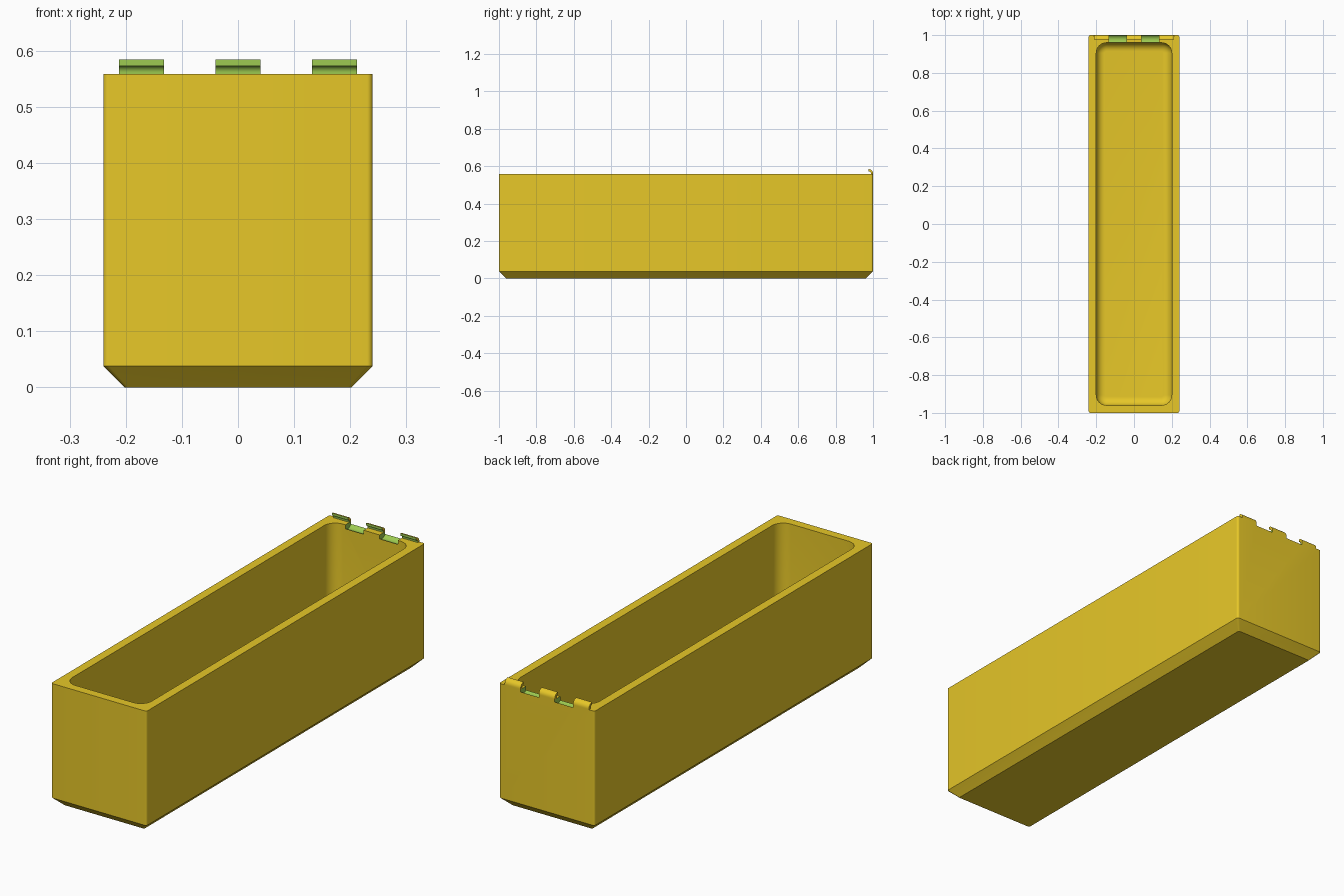
import bpy, bmesh
from math import sin, cos, pi

if "Cube" in bpy.data.objects:
    bpy.data.objects.remove(bpy.data.objects["Cube"])

def mat(name, rgb):
    m = bpy.data.materials.new(name)
    m.diffuse_color = (*rgb, 1)
    m.use_nodes = True
    m.node_tree.nodes["Principled BSDF"].inputs["Base Color"].default_value = m.diffuse_color
    return m

YELLOW = mat("yellow", (0.947, 0.679, 0.025))
GREEN = mat("green", (0.337, 0.597, 0.082))
TOP, AY, AZ, R_OUT, R_IN, R_CUT = 0.558, 0.977, 0.561, 0.023, 0.012, 0.027
SEG = 8

def make(name, bm):
    bmesh.ops.recalc_face_normals(bm, faces=bm.faces)
    me = bpy.data.meshes.new(name)
    bm.to_mesh(me)
    bm.free()
    ob = bpy.data.objects.new(name, me)
    bpy.context.collection.objects.link(ob)
    me.materials.append(YELLOW)
    me.materials.append(GREEN)
    return ob

def activate(ob):
    bpy.ops.object.select_all(action='DESELECT')
    ob.select_set(True)
    bpy.context.view_layer.objects.active = ob

def smooth(ob):
    activate(ob)
    bpy.ops.object.shade_smooth_by_angle(angle=pi / 6)

def ring(bm, hx, hy, r, z):
    """Rounded rectangle of vertices at height z."""
    out = []
    for k, (sx, sy) in enumerate([(1, 1), (-1, 1), (-1, -1), (1, -1)]):
        for i in range(SEG + 1):
            a = (k + i / SEG) * pi / 2
            out.append(bm.verts.new((sx * (hx - r) + r * cos(a),
                                     sy * (hy - r) + r * sin(a), z)))
    return out

def prism(bm, profile, x0, x1, green=()):
    """Extrude a (y, z) profile along x; sides listed in green get slot 1."""
    a = [bm.verts.new((x0, y, z)) for y, z in profile]
    b = [bm.verts.new((x1, y, z)) for y, z in profile]
    n = len(profile)
    bm.faces.new(a)
    bm.faces.new(b[::-1])
    for i in range(n):
        j = (i + 1) % n
        f = bm.faces.new((a[i], b[i], b[j], a[j]))
        f.material_index = 1 if i in green else 0

# Box: chamfered outside, rim, then rounded cavity with filleted floor
bm = bmesh.new()
FLOOR, FIL = 0.04, 0.045
rings = [ring(bm, 0.202, 0.962, 0.006, 0), ring(bm, 0.24, 1, 0.01, 0.038),
         ring(bm, 0.24, 1, 0.01, TOP), ring(bm, 0.2, 0.96, 0.055, TOP)]
for i in range(SEG + 1):
    a = i / SEG * pi / 2
    d = FIL * (1 - cos(a))
    rings.append(ring(bm, 0.2 - d, 0.96 - d, 0.055 - d, FLOOR + FIL * (1 - sin(a))))
for lo, hi in zip(rings, rings[1:]):
    for i in range(len(lo)):
        j = (i + 1) % len(lo)
        bm.faces.new((lo[i], lo[j], hi[j], hi[i]))
bm.faces.new(rings[0])
bm.faces.new(rings[-1])
box = make("box", bm)

# Scooped hinge notches through the back wall
for s in (-1, 1):
    bm = bmesh.new()
    circle = [(AY + R_CUT * cos(t * pi / 16), AZ + R_CUT * sin(t * pi / 16)) for t in range(32)]
    prism(bm, circle, s * 0.086 - 0.046, s * 0.086 + 0.046)
    for f in bm.faces:
        f.material_index = 1
    cutter = make("notch_cutter", bm)
    cutter.hide_render = True
    mod = box.modifiers.new("notch", 'BOOLEAN')
    mod.operation, mod.solver, mod.object = 'DIFFERENCE', 'EXACT', cutter
    activate(box)
    bpy.ops.object.modifier_apply(modifier=mod.name)
    bpy.data.objects.remove(cutter)
smooth(box)

# Hooked hinge knuckles: quarter shells, green inside
arc = [i / 10 * pi / 2 for i in range(11)]
outer = [(AY + R_OUT * cos(a), AZ + R_OUT * sin(a)) for a in arc]
inner = [(AY + R_IN * cos(a), AZ + R_IN * sin(a)) for a in reversed(arc)]
profile = [(1, TOP)] + outer + inner + [(AY + R_IN, TOP)]
for name, x in (("left", -0.172), ("middle", 0), ("right", 0.172)):
    bm = bmesh.new()
    prism(bm, profile, x - 0.04, x + 0.04, range(11, 23))
    smooth(make("hinge_knuckle_" + name, bm))
